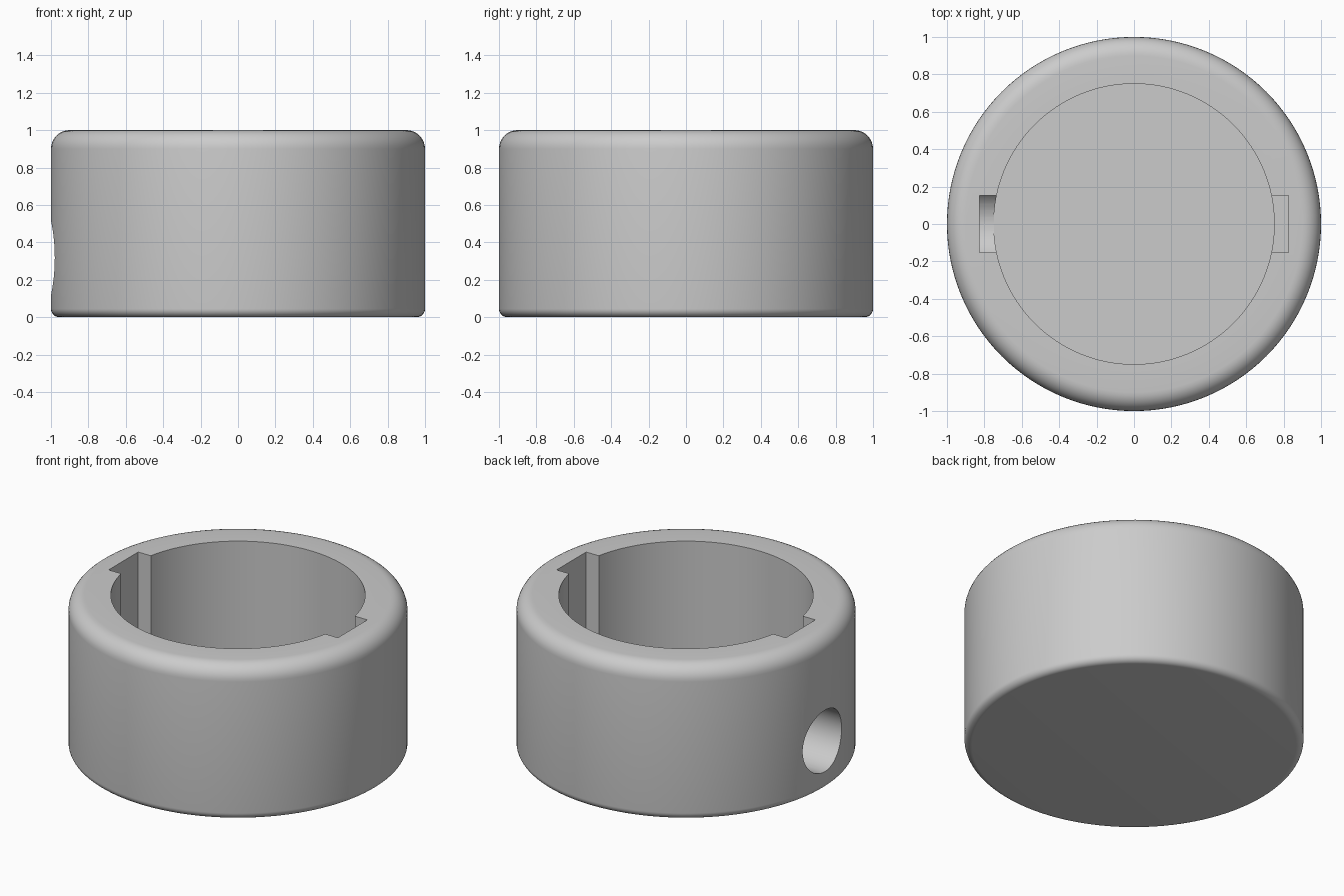
import bpy, bmesh
from math import pi, sin, cos
from mathutils import Matrix

if "Cube" in bpy.data.objects:
    bpy.data.objects.remove(bpy.data.objects["Cube"], do_unlink=True)

BORE, FLOOR = 0.75, 0.116
TOP_R, BASE_R = 0.10, 0.045

grey = bpy.data.materials.new("plain grey")
grey.use_nodes = True
colour = (0.6, 0.6, 0.6, 1)
grey.diffuse_color = colour
grey.node_tree.nodes["Principled BSDF"].inputs["Base Color"].default_value = colour


def make_object(name, bm):
    bmesh.ops.recalc_face_normals(bm, faces=bm.faces)
    mesh = bpy.data.meshes.new(name)
    bm.to_mesh(mesh)
    bm.free()
    mesh.materials.append(grey)
    obj = bpy.data.objects.new(name, mesh)
    bpy.context.collection.objects.link(obj)
    return obj


def fillet(cx, cz, r, start, steps=8):
    angles = [start + pi / 2 * i / steps for i in range(steps + 1)]
    return [(cx + r * cos(a), cz + r * sin(a)) for a in angles]


# Cup body: revolved section with rounded outer edges and a blind bore
profile = [(0, 0)]
profile += fillet(1 - BASE_R, BASE_R, BASE_R, -pi / 2)
profile += fillet(1 - TOP_R, 1 - TOP_R, TOP_R, 0)
profile += [(BORE, 1), (BORE, FLOOR), (0, FLOOR)]
bm = bmesh.new()
verts = [bm.verts.new((x, 0, z)) for x, z in profile]
edges = [bm.edges.new(pair) for pair in zip(verts, verts[1:])]
bmesh.ops.spin(bm, geom=verts + edges, cent=(0, 0, 0), axis=(0, 0, 1),
               angle=2 * pi, steps=128, use_merge=True)
bmesh.ops.remove_doubles(bm, verts=bm.verts, dist=1e-5)
body = make_object("collar_body", bm)

# Two opposite keyways, cut by one bar across the bore
bm = bmesh.new()
bmesh.ops.create_cube(bm, size=1, matrix=Matrix.Translation((0, 0, 0.75))
                      @ Matrix.Diagonal((1.65, 0.304, 0.9, 1)))
keyway_cutter = make_object("keyway_cutter", bm)

# Round cross hole through the wall on the -x side
bm = bmesh.new()
bmesh.ops.create_cone(bm, cap_ends=True, segments=64, radius1=0.2, radius2=0.2,
                      depth=0.5, matrix=Matrix.Translation((-0.95, 0, 0.317))
                      @ Matrix.Rotation(pi / 2, 4, 'Y'))
hole_cutter = make_object("hole_cutter", bm)

# Cut, then shade smooth with crisp cut edges
bpy.context.view_layer.objects.active = body
for cutter in (keyway_cutter, hole_cutter):
    cutter.hide_render = True
    mod = body.modifiers.new(cutter.name, 'BOOLEAN')
    mod.operation = 'DIFFERENCE'
    mod.solver = 'EXACT'
    mod.object = cutter
    bpy.ops.object.modifier_apply(modifier=mod.name)
    bpy.data.objects.remove(cutter, do_unlink=True)

bpy.ops.object.select_all(action='DESELECT')
body.select_set(True)
bpy.ops.object.shade_smooth_by_angle(angle=pi / 6)
